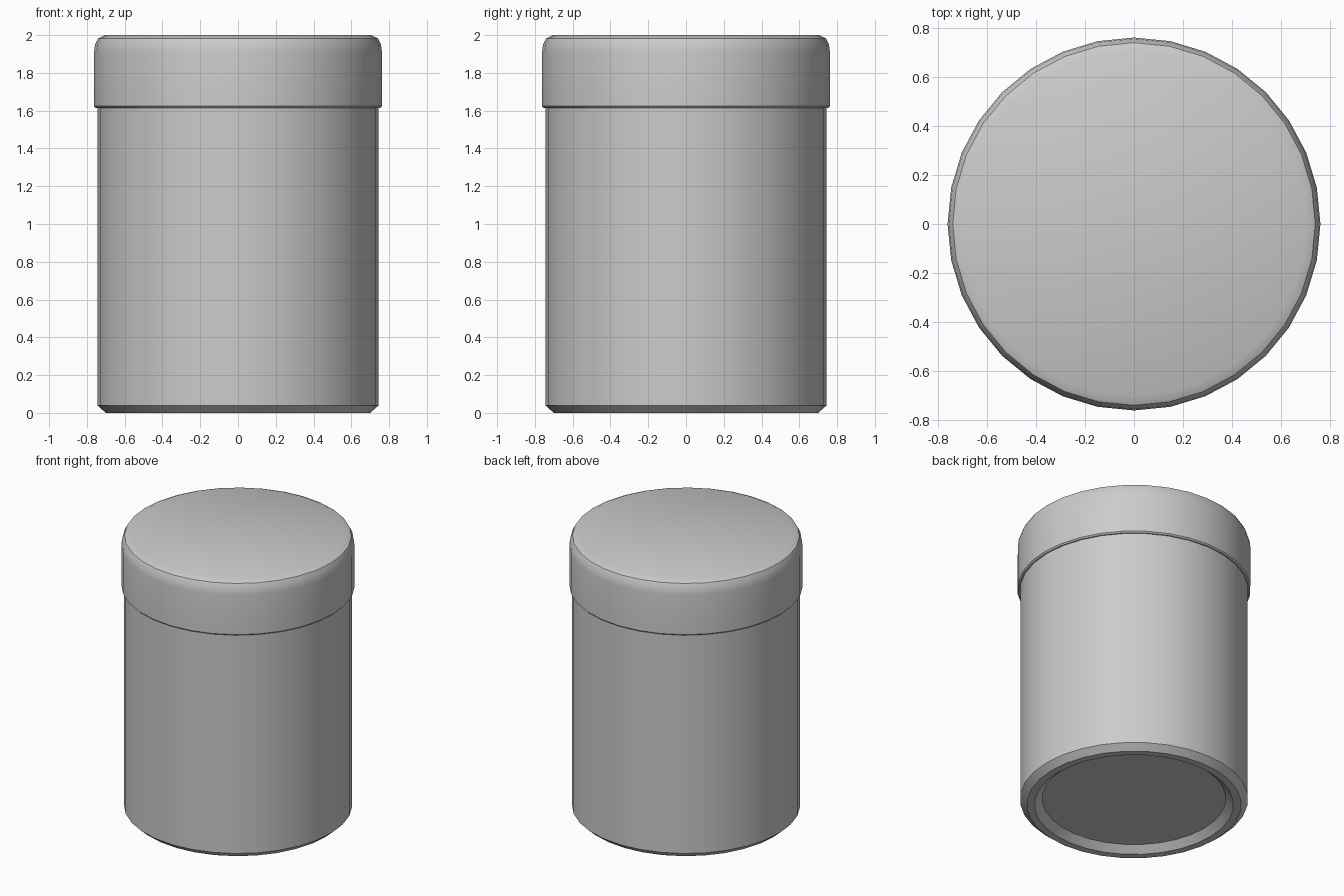
import bpy
import bmesh
import math

if "Cube" in bpy.data.objects:
    bpy.data.objects.remove(bpy.data.objects["Cube"])

SIDES = 32


def lathe(name, profile):
    """Revolve (radius, z) points about z; radius 0 closes the end."""
    bm = bmesh.new()
    verts = [bm.verts.new((r, 0, z)) for r, z in profile]
    edges = [bm.edges.new(pair) for pair in zip(verts, verts[1:])]
    bmesh.ops.spin(bm, geom=verts + edges, cent=(0, 0, 0), axis=(0, 0, 1),
                   angle=2 * math.pi, steps=SIDES)
    bmesh.ops.remove_doubles(bm, verts=bm.verts, dist=0.0005)
    bmesh.ops.recalc_face_normals(bm, faces=bm.faces)
    mesh = bpy.data.meshes.new(name)
    bm.to_mesh(mesh)
    bm.free()
    obj = bpy.data.objects.new(name, mesh)
    bpy.context.collection.objects.link(obj)
    bpy.ops.object.select_all(action='DESELECT')
    obj.select_set(True)
    bpy.context.view_layer.objects.active = obj
    bpy.ops.object.shade_smooth_by_angle(angle=math.radians(35))
    return obj


# Canister body: slightly recessed base, chamfered foot, straight wall
lathe("canister_body", [
    (0, 0.045), (0.60, 0.045), (0.65, 0.0), (0.70, 0.0),
    (0.745, 0.04), (0.745, 1.63), (0, 1.63),
])

# Lid: overhanging skirt with a rounded top edge
lathe("lid", [
    (0, 1.615), (0.753, 1.615), (0.762, 1.624), (0.762, 1.91),
    (0.757, 1.95), (0.741, 1.983), (0.704, 2.0), (0, 2.0),
])
